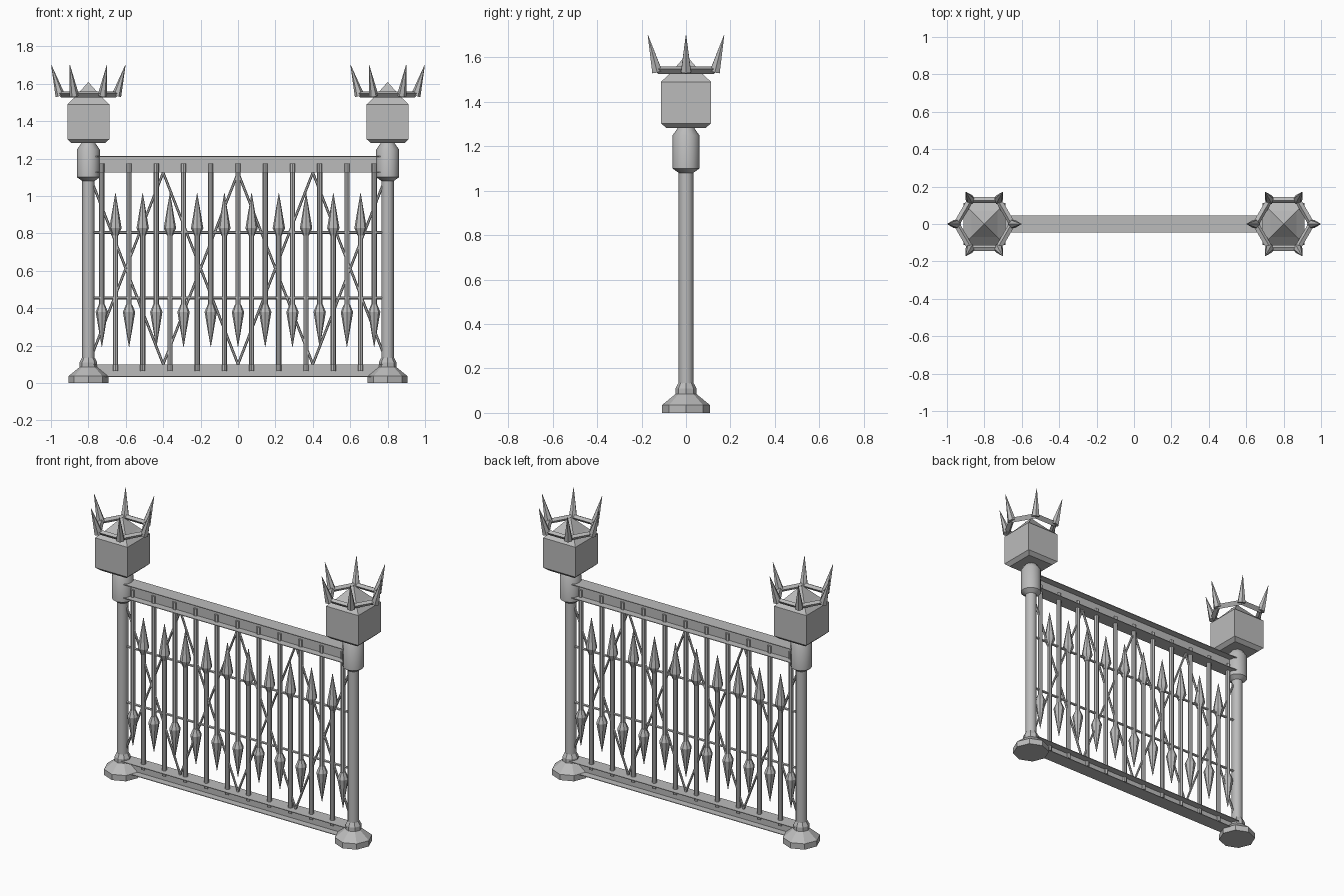
import bpy, bmesh, math
from mathutils import Vector

cube = bpy.data.objects.get("Cube")
if cube:
    bpy.data.objects.remove(cube, do_unlink=True)

iron = bpy.data.materials.new("grey_iron")
iron.use_nodes = True
iron.diffuse_color = (0.5, 0.5, 0.5, 1)
iron.node_tree.nodes["Principled BSDF"].inputs["Base Color"].default_value = (0.5, 0.5, 0.5, 1)


def finish(name, bm, smooth=None):
    """Turn a bmesh into a named object."""
    bmesh.ops.recalc_face_normals(bm, faces=bm.faces)
    mesh = bpy.data.meshes.new(name)
    bm.to_mesh(mesh)
    bm.free()
    mesh.materials.append(iron)
    obj = bpy.data.objects.new(name, mesh)
    bpy.context.collection.objects.link(obj)
    if smooth:
        bpy.ops.object.select_all(action='DESELECT')
        obj.select_set(True)
        bpy.context.view_layer.objects.active = obj
        bpy.ops.object.shade_smooth_by_angle(angle=math.radians(smooth))
    return obj


def lathe(bm, profile, sides, center=(0, 0), turn=0.0):
    """Stack of polygon rings from (radius, height) pairs, with closed ends."""
    rings = []
    for r, z in profile:
        angles = [turn + math.tau * i / sides for i in range(sides)]
        rings.append([bm.verts.new((center[0] + r * math.cos(a),
                                    center[1] + r * math.sin(a), z)) for a in angles])
    for low, high in zip(rings, rings[1:]):
        for i in range(sides):
            j = (i + 1) % sides
            bm.faces.new((low[i], low[j], high[j], high[i]))
    bm.faces.new(rings[0])
    bm.faces.new(rings[-1])


def rod(bm, a, b, r1, r2, sides):
    """Straight bar or spike between two points."""
    a, b = Vector(a), Vector(b)
    new = bmesh.ops.create_cone(bm, cap_ends=True, segments=sides,
                                radius1=r1, radius2=r2, depth=(b - a).length)["verts"]
    rot = (b - a).to_track_quat('Z', 'Y').to_matrix()
    for v in new:
        v.co = rot @ v.co + (a + b) / 2


def plate(bm, size, z):
    """Thin box centred on the fence line."""
    new = bmesh.ops.create_cube(bm, size=1)["verts"]
    for v in new:
        v.co = Vector((v.co.x * size[0], v.co.y * size[1], v.co.z * size[2] + z))


# Posts, square heads and spiked crowns
ROOT2 = math.sqrt(2)
for side, x in (("right", -0.8), ("left", 0.8)):
    bm = bmesh.new()
    lathe(bm, [(0.107, 0), (0.107, 0.036), (0.047, 0.085), (0.047, 0.11), (0.034, 0.135)],
          8, (x, 0))
    finish(side + "_post_base", bm)

    bm = bmesh.new()
    lathe(bm, [(0.033, 0.1), (0.033, 1.08), (0.061, 1.1), (0.061, 1.248), (0.035, 1.285)],
          12, (x, 0))
    finish(side + "_post_shaft", bm, 35)

    bm = bmesh.new()
    head = [(0.09, 1.283), (0.112, 1.303), (0.112, 1.49), (0.07, 1.53), (0.001, 1.608)]
    lathe(bm, [(r * ROOT2, z) for r, z in head], 4, (x, 0), math.pi / 4)
    finish(side + "_post_head", bm)

    # Hexagonal crown ring
    bm = bmesh.new()
    section = [(0.168, 1.548), (0.145, 1.558), (0.13, 1.543), (0.145, 1.526)]
    corners = [math.tau * i / 6 for i in range(6)]
    rings = [[bm.verts.new((x + r * math.cos(a), r * math.sin(a), z)) for r, z in section]
             for a in corners]
    for i in range(6):
        here, there = rings[i], rings[(i + 1) % 6]
        for k in range(4):
            m = (k + 1) % 4
            bm.faces.new((here[k], here[m], there[m], there[k]))
    finish(side + "_crown_ring", bm)

    # Crown spikes leaning outward
    bm = bmesh.new()
    for a in corners:
        c, s = math.cos(a), math.sin(a)
        rod(bm, (x + 0.15 * c, 0.15 * s, 1.535), (x + 0.198 * c, 0.198 * s, 1.7),
            0.026, 0.001, 6)
    finish(side + "_crown_spikes", bm)

# Top and bottom rails with an I-shaped section
for name, low, high in (("bottom_rail", 0.033, 0.1), ("top_rail", 1.125, 1.213)):
    bm = bmesh.new()
    plate(bm, (1.56, 0.004, high - low), (low + high) / 2)
    for z in (low + 0.002, high - 0.002):
        plate(bm, (1.56, 0.09, 0.004), z)
    finish(name, bm)

# Spears: alternate ones point up and down
PITCH = 0.1456
HEAD = [(0.016, -0.04), (0.033, 0), (0.001, 0.187)]
up, down = bmesh.new(), bmesh.new()
for k in range(10):
    x = (k - 4.5) * PITCH
    lathe(up, [(0.014, 0.065), (0.014, 0.8)], 8, (x, 0))
    lathe(up, [(r, 0.828 + z) for r, z in HEAD], 8, (x, 0))
for k in range(11):
    x = (k - 5) * PITCH
    lathe(down, [(0.014, 0.4), (0.014, 1.173)], 8, (x, 0))
    lathe(down, [(r, 0.38 - z) for r, z in HEAD], 8, (x, 0))
finish("upward_spears", up)
finish("downward_spears", down)

# Thin cross rods and diagonal lattice
bm = bmesh.new()
for z in (0.455, 0.805):
    rod(bm, (-0.79, 0, z), (0.79, 0, z), 0.008, 0.008, 6)
finish("cross_rods", bm)

bm = bmesh.new()
for x in (-0.8, -0.4, 0, 0.4):
    rod(bm, (x, 0, 0.1), (x + 0.4, 0, 1.125), 0.007, 0.007, 6)
    rod(bm, (x, 0, 1.125), (x + 0.4, 0, 0.1), 0.007, 0.007, 6)
finish("diagonal_lattice", bm)
